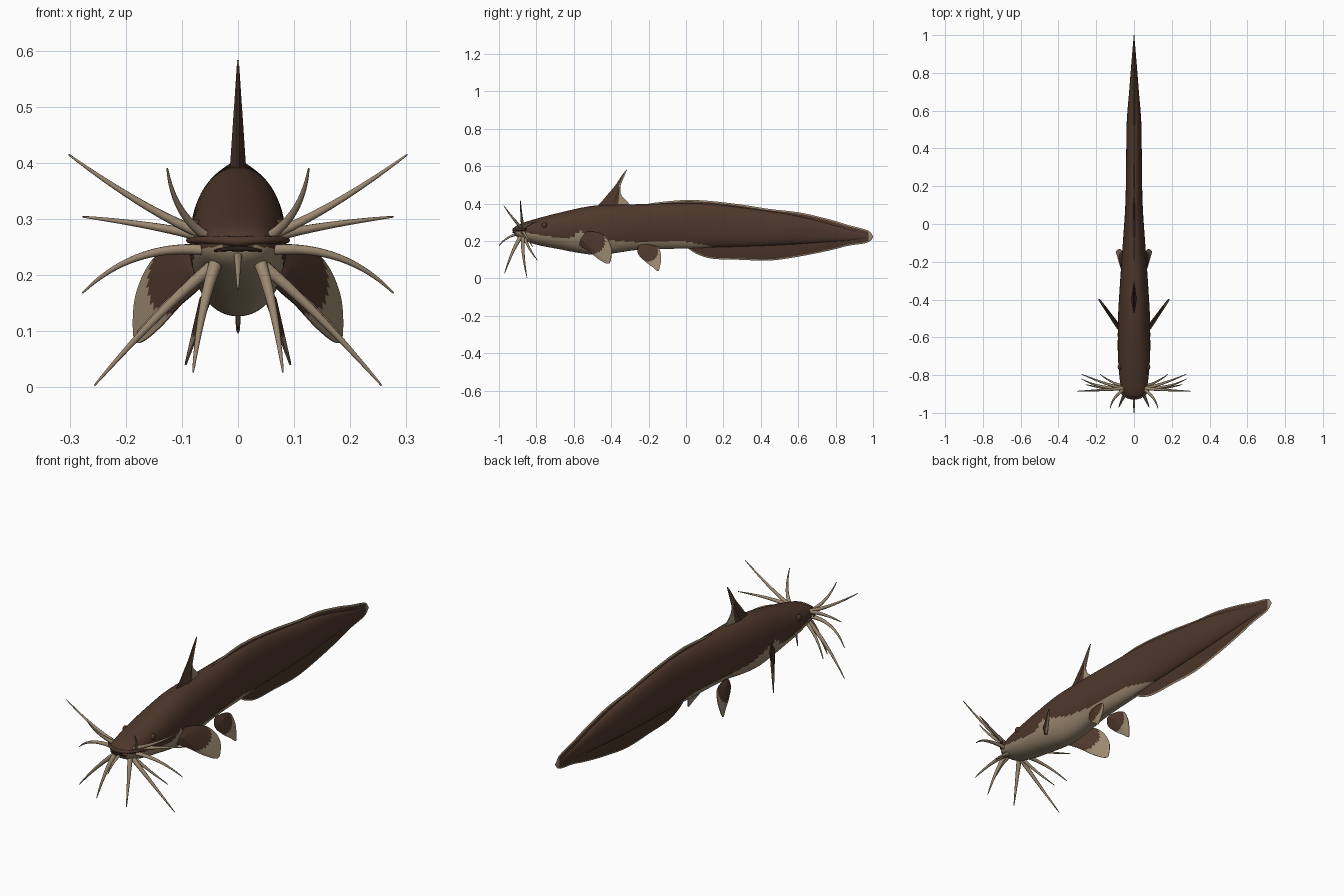
import bpy, bmesh, math
from mathutils import Vector

if "Cube" in bpy.data.objects:
    bpy.data.objects.remove(bpy.data.objects["Cube"])


def material(name, rgb):
    m = bpy.data.materials.new(name)
    m.diffuse_color = (*rgb, 1)
    m.use_nodes = True
    m.node_tree.nodes["Principled BSDF"].inputs["Base Color"].default_value = m.diffuse_color
    return m


BROWN = material("dark brown skin", (0.075, 0.038, 0.024))
TAN = material("tan skin", (0.33, 0.25, 0.165))
DARK = material("mouth black", (0.02, 0.011, 0.008))


def catmull(p0, p1, p2, p3, t):
    return 0.5 * (2 * p1 + (p2 - p0) * t + (2 * p0 - 5 * p1 + 4 * p2 - p3) * t * t
                  + (3 * p1 - p0 - 3 * p2 + p3) * t ** 3)


def sample(table, y):
    """Smooth values of a table whose rows start with y."""
    n = len(table)
    i = max(k for k in range(n - 1) if table[k][0] <= y or k == 0)
    a, b = table[i], table[i + 1]
    h = b[0] - a[0]
    t = min(1, max(0, (y - a[0]) / h))
    out = []
    for c in range(1, len(a)):
        def slope(k):
            lo, hi = table[max(0, k - 1)], table[min(n - 1, k + 1)]
            return (hi[c] - lo[c]) / (hi[0] - lo[0])
        out.append(a[c] * (2 * t**3 - 3 * t**2 + 1) + b[c] * (3 * t**2 - 2 * t**3)
                   + h * slope(i) * (t**3 - 2 * t**2 + t) + h * slope(i + 1) * (t**3 - t**2))
    return out


def loft(name, rings, mats, rule=None, angle=50):
    """Skin closed rings of points; rule(face centre) gives the material index."""
    bm = bmesh.new()
    rows = [[bm.verts.new(p) for p in r] for r in rings]
    n = len(rows[0])
    for a, b in zip(rows, rows[1:]):
        for i in range(n):
            j = (i + 1) % n
            bm.faces.new((a[i], a[j], b[j], b[i]))
    bm.faces.new(rows[0])
    bm.faces.new(rows[-1][::-1])
    bmesh.ops.recalc_face_normals(bm, faces=bm.faces)
    for f in bm.faces:
        if rule:
            f.material_index = rule(f.calc_center_median())
    me = bpy.data.meshes.new(name)
    bm.to_mesh(me)
    bm.free()
    ob = bpy.data.objects.new(name, me)
    bpy.context.collection.objects.link(ob)
    for m in mats:
        me.materials.append(m)
    bpy.ops.object.select_all(action='DESELECT')
    ob.select_set(True)
    bpy.context.view_layer.objects.active = ob
    bpy.ops.object.shade_smooth_by_angle(angle=math.radians(angle))
    return ob


def tube(name, a, b, c, r0, r1, mat, steps=16, sides=10):
    """Tapered tube along a quadratic curve."""
    a, b, c = Vector(a), Vector(b), Vector(c)
    rings = []
    for k in range(steps + 1):
        t = k / steps
        p = a * (1 - t) ** 2 + b * 2 * t * (1 - t) + c * t * t
        d = ((b - a) * (1 - t) + (c - b) * t).normalized()
        u = d.cross(Vector((0.13, 0.9, 0.4))).normalized()
        v = d.cross(u)
        r = r1 + (r0 - r1) * (1 - t) ** 0.8
        rings.append([p + u * r * math.cos(q) + v * r * math.sin(q)
                      for q in (2 * math.pi * i / sides for i in range(sides))])
    return loft(name, rings, [mat])


def fin(name, outline, root, place, normal, thick, rule):
    """Lens-shaped fin: a closed (y, z) outline shrunk towards its root on both sides."""
    pts = [Vector(p) for p in outline]
    n, root = len(pts), Vector(root)
    curve = [catmull(pts[i - 1], pts[i], pts[(i + 1) % n], pts[(i + 2) % n], k / 8)
             for i in range(n) for k in range(8)]
    nor = Vector(normal).normalized()
    levels = [0.02] + [k / 16 for k in range(1, 17)]
    sides = [(s, 1) for s in levels] + [(s, -1) for s in reversed(levels)]
    rings = [[place(root + (p - root) * s) + nor * sg * (thick * (1 - s) + 0.0015)
              for p in curve] for s, sg in sides]
    return loft(name, rings, [BROWN, TAN], rule)


# Body: y, top, bottom, half width, height of the tan belly edge
BODY = [(-0.922, 0.268, 0.245, 0.03, 0.252), (-0.905, 0.283, 0.222, 0.054, 0.25),
        (-0.87, 0.298, 0.203, 0.068, 0.246), (-0.78, 0.325, 0.176, 0.08, 0.232),
        (-0.67, 0.353, 0.155, 0.086, 0.217), (-0.61, 0.367, 0.143, 0.086, 0.22),
        (-0.57, 0.376, 0.136, 0.086, 0.25), (-0.5, 0.388, 0.127, 0.085, 0.235),
        (-0.42, 0.393, 0.13, 0.081, 0.208), (-0.25, 0.397, 0.153, 0.07, 0.195),
        (0, 0.402, 0.16, 0.052, 0.197), (0.08, 0.4, 0.163, 0.047, 0.182),
        (0.16, 0.396, 0.166, 0.044, 0.165), (0.4, 0.365, 0.173, 0.041, 0.1),
        (0.55, 0.343, 0.18, 0.038, 0.1), (0.7, 0.31, 0.19, 0.026, 0.1),
        (0.85, 0.268, 0.2, 0.014, 0.1), (0.97, 0.232, 0.213, 0.004, 0.1)]
rings = []
for k in range(151):
    y = -0.922 + 1.892 * k / 150
    top, bot, w, _ = sample(BODY, y)
    mid, h = (top + bot) / 2, (top - bot) / 2
    ring = []
    for i in range(72):
        q = 2 * math.pi * i / 72
        c, s = math.cos(q), math.sin(q)
        ring.append((w * math.copysign(abs(c) ** 0.92, c), y,
                     mid + h * math.copysign(abs(s) ** 0.92, s)))
    rings.append(ring)
loft("body", rings, [BROWN, TAN], lambda c: int(c.z < sample(BODY, c.y)[3]))

# Long low fin that runs along the back, round the tail and under the belly
EDGE = [(-0.25, 0.39, 0.21), (-0.15, 0.407, 0.205), (0, 0.42, 0.165), (0.05, 0.419, 0.134),
        (0.13, 0.414, 0.107), (0.28, 0.397, 0.1), (0.45, 0.371, 0.096), (0.61, 0.352, 0.118),
        (0.77, 0.315, 0.15), (0.87, 0.285, 0.175), (0.957, 0.262, 0.188),
        (0.985, 0.249, 0.2), (1.0, 0.226, 0.218)]
rings = []
for k in range(101):
    y = -0.25 + 1.25 * k / 100
    top, bot = sample(EDGE, y)
    m = min(0.007, (top - bot) * 0.3)
    mid, w = (top + bot) / 2, 0.009 if y < 0.8 else 0.009 - 0.03 * (y - 0.8)
    rings.append([(0, y, top), (w * 0.4, y, top - m), (w, y, mid), (w * 0.4, y, bot + m),
                  (0, y, bot), (-w * 0.4, y, bot + m), (-w, y, mid), (-w * 0.4, y, top - m)])


def margin(c):
    top, bot = sample(EDGE, c.y)
    return int(c.y > 0.975 or c.z > top - 0.005 or c.z < bot + 0.005)


loft("long_tail_fin", rings, [BROWN, TAN], margin)

# Dorsal fin with a pale trailing edge
fin("dorsal_fin", [(-0.47, 0.37), (-0.43, 0.435), (-0.38, 0.495), (-0.34, 0.555), (-0.315, 0.583),
                   (-0.337, 0.54), (-0.35, 0.49), (-0.345, 0.445), (-0.305, 0.4), (-0.31, 0.37)],
    (-0.395, 0.39), lambda p: Vector((0, p.x, p.y)), (1, 0, 0), 0.013,
    lambda c: int(c.y > -0.357 - 0.1 * max(0, 0.46 - c.z) + max(0, c.z - 0.5) * 0.45))

# Paired parts
BARBELS = [  # base, control, tip, radius
    ((0.055, -0.87, 0.27), (0.16, -0.88, 0.31), (0.302, -0.885, 0.415), 0.010),
    ((0.06, -0.88, 0.272), (0.115, -0.92, 0.31), (0.126, -0.975, 0.39), 0.009),
    ((0.06, -0.87, 0.268), (0.15, -0.85, 0.29), (0.277, -0.795, 0.304), 0.010),
    ((0.065, -0.87, 0.245), (0.19, -0.87, 0.255), (0.277, -0.82, 0.168), 0.010),
    ((0.04, -0.87, 0.22), (0.13, -0.88, 0.15), (0.256, -0.85, 0.003), 0.012),
    ((0.045, -0.86, 0.215), (0.11, -0.85, 0.17), (0.18, -0.795, 0.098), 0.009),
    ((0.04, -0.885, 0.22), (0.065, -0.93, 0.15), (0.08, -0.97, 0.027), 0.012)]
for sx, side in ((1, "right"), (-1, "left")):
    for i, (a, b, c, r) in enumerate(BARBELS):
        a, b, c = ((sx * p[0], p[1], p[2]) for p in (a, b, c))
        tube(f"barbel_{side}_{i + 1}", a, b, c, r, 0.0015, TAN)
    # Pectoral fin, dark in the middle with a broad pale rim
    fin(f"pectoral_fin_{side}",
        [(-0.575, 0.235), (-0.52, 0.25), (-0.46, 0.243), (-0.42, 0.21), (-0.398, 0.155),
         (-0.405, 0.09), (-0.425, 0.08), (-0.47, 0.105), (-0.52, 0.145), (-0.575, 0.185)],
        (-0.55, 0.205),
        lambda p: Vector((sx * (0.072 + 0.66 * (p.x + 0.56) + 0.1 * (0.2 - p.y)), p.x, p.y)),
        (sx, -0.66, 0.1), 0.011,
        lambda c: int(math.hypot(c.y + 0.51, (c.z - 0.2) * 1.1) > 0.078))
    # Pelvic fin, pale below
    fin(f"pelvic_fin_{side}",
        [(-0.25, 0.175), (-0.258, 0.135), (-0.22, 0.092), (-0.18, 0.062), (-0.15, 0.04),
         (-0.138, 0.07), (-0.133, 0.12), (-0.15, 0.165), (-0.2, 0.18)],
        (-0.21, 0.155),
        lambda p: Vector((sx * (0.056 + 0.25 * (0.15 - p.y) + 0.1 * (p.x + 0.25)), p.x, p.y)),
        (sx, -0.1, 0.25), 0.009,
        lambda c: int(math.hypot(c.y + 0.205, c.z - 0.145) > 0.055))
    # Eye
    bpy.ops.mesh.primitive_uv_sphere_add(segments=20, ring_count=12, radius=0.015,
                                         location=(sx * 0.075, -0.757, 0.285))
    eye = bpy.context.object
    eye.name = f"eye_{side}"
    eye.scale.x = 0.75
    eye.data.materials.append(BROWN)
    bpy.ops.object.shade_smooth()

# Chin barbel, mouth slit and upper lip
tube("chin_barbel", (0, -0.9, 0.237), (0, -0.96, 0.225), (0, -1.0, 0.175), 0.008, 0.0015, TAN)
for sx, side in ((1, "right"), (-1, "left")):
    tube(f"upper_lip_{side}", (0, -0.92, 0.26), (sx * 0.055, -0.925, 0.264),
         (sx * 0.088, -0.855, 0.262), 0.009, 0.005, BROWN)
    tube(f"mouth_{side}", (0, -0.923, 0.247), (sx * 0.025, -0.927, 0.247),
         (sx * 0.042, -0.914, 0.243), 0.005, 0.002, DARK)
